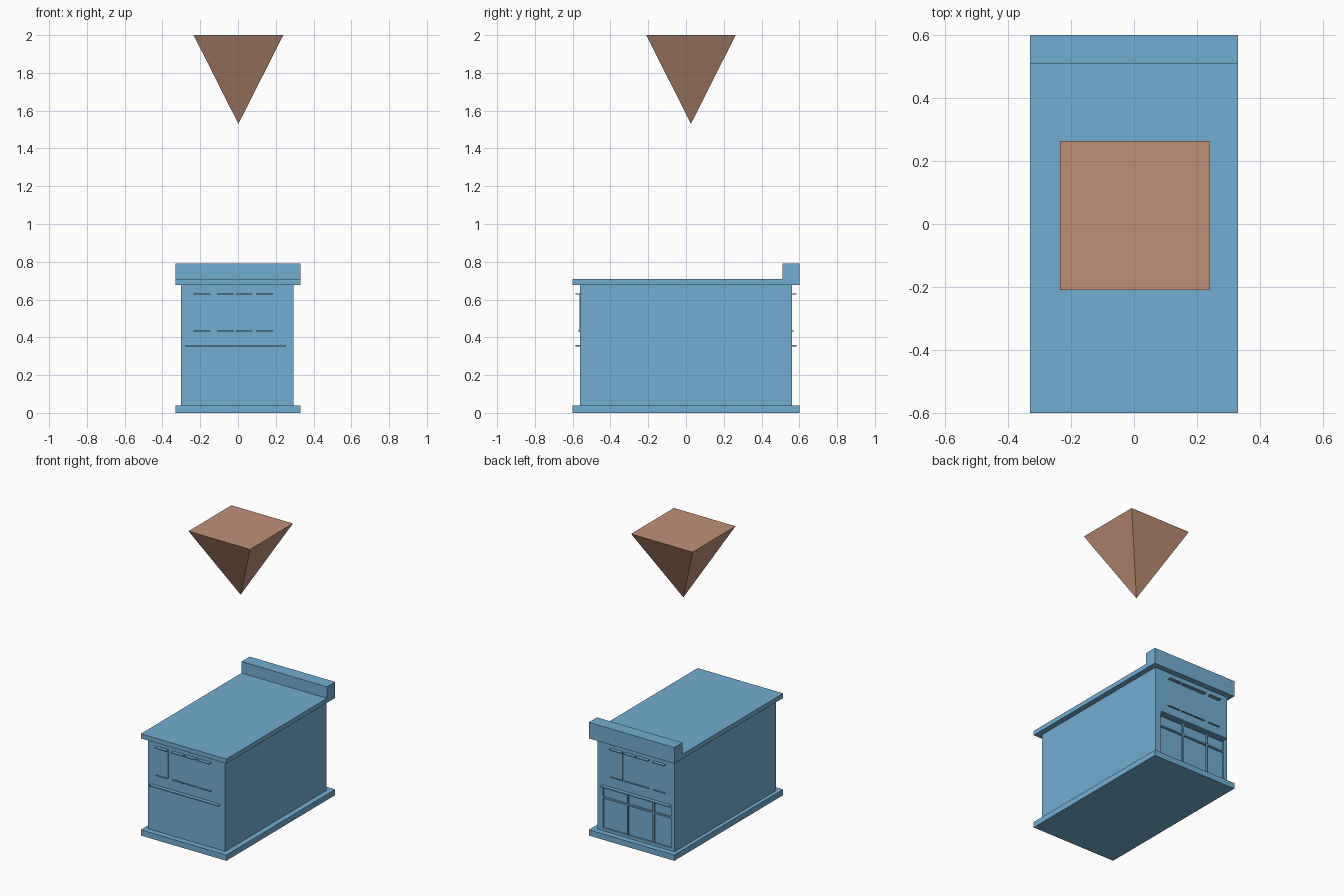
import bpy, bmesh

if "Cube" in bpy.data.objects:
    bpy.data.objects.remove(bpy.data.objects["Cube"])


def material(name, color):
    mat = bpy.data.materials.new(name)
    mat.diffuse_color = color
    mat.use_nodes = True
    mat.node_tree.nodes["Principled BSDF"].inputs["Base Color"].default_value = mat.diffuse_color
    return mat


BLUE = material("wall_blue", (0.17, 0.42, 0.64, 1))
BROWN = material("marker_brown", (0.53, 0.28, 0.19, 1))


def make(name, bm, mat):
    bmesh.ops.recalc_face_normals(bm, faces=bm.faces[:])
    mesh = bpy.data.meshes.new(name)
    bm.to_mesh(mesh)
    bm.free()
    ob = bpy.data.objects.new(name, mesh)
    bpy.context.collection.objects.link(ob)
    mesh.materials.append(mat)
    return ob


def boxes(name, spans, mat=BLUE):
    """One object from boxes given as (x0, x1, y0, y1, z0, z1)."""
    bm = bmesh.new()
    for x0, x1, y0, y1, z0, z1 in spans:
        verts = bmesh.ops.create_cube(bm, size=1)["verts"]
        for v in verts:
            v.co = (x0 if v.co.x < 0 else x1,
                    y0 if v.co.y < 0 else y1,
                    z0 if v.co.z < 0 else z1)
    return make(name, bm, mat)


# Main block, slabs and parapet
boxes("base_slab", [(-0.33, 0.33, -0.6, 0.6, 0, 0.04)])
walls = boxes("walls", [(-0.303, 0.293, -0.56, 0.56, 0.04, 0.678)])
boxes("roof_slab", [(-0.33, 0.33, -0.6, 0.6, 0.678, 0.71)])
boxes("parapet", [(-0.33, 0.33, 0.51, 0.6, 0.71, 0.79)])

# Recessed shopfront panes on the back wall
columns = [(-0.275, -0.145), (-0.135, 0.055), (0.065, 0.25)]
rows = [(0.06, 0.265), (0.275, 0.345)]
cutter = boxes("pane_cutter", [(a, b, 0.548, 0.6, c, d)
                               for a, b in columns for c, d in rows])
cutter.hide_render = True
mod = walls.modifiers.new("panes", "BOOLEAN")
mod.object = cutter
mod.operation = "DIFFERENCE"
mod.solver = "EXACT"
bpy.context.view_layer.objects.active = walls
bpy.ops.object.modifier_apply(modifier=mod.name)
bpy.data.objects.remove(cutter)

# Ledges, window hoods and sills on both ends
windows = [(-0.235, -0.145), (-0.11, -0.02), (-0.01, 0.078), (0.095, 0.187)]


def strip(side, x0, x1, depth, z0, z1):
    y0, y1 = sorted((side * 0.555, side * (0.56 + depth)))
    return (x0, x1, y0, y1, z0, z1)


for label, side in (("front", -1), ("back", 1)):
    boxes(label + "_ledge", [strip(side, -0.278, 0.255, 0.025, 0.352, 0.36)])
    boxes(label + "_window_hoods",
          [strip(side, a, b, 0.024, 0.627, 0.633) for a, b in windows])
    boxes(label + "_window_sills",
          [strip(side, a, b, 0.012, 0.432, 0.435) for a, b in windows])

# Slightly raised window panels
boxes("front_window_panel", [strip(-1, *windows[0], 0.004, 0.435, 0.627)])
boxes("back_window_panel", [strip(1, *windows[3], 0.002, 0.435, 0.627)])

# Floating inverted pyramid
bm = bmesh.new()
top = [bm.verts.new(p) for p in ((-0.235, -0.21, 2), (0.24, -0.21, 2),
                                 (0.24, 0.263, 2), (-0.235, 0.263, 2))]
apex = bm.verts.new((0.002, 0.026, 1.53))
bm.faces.new(top)
for i in range(4):
    bm.faces.new((top[i], apex, top[(i + 1) % 4]))
make("inverted_pyramid", bm, BROWN)
